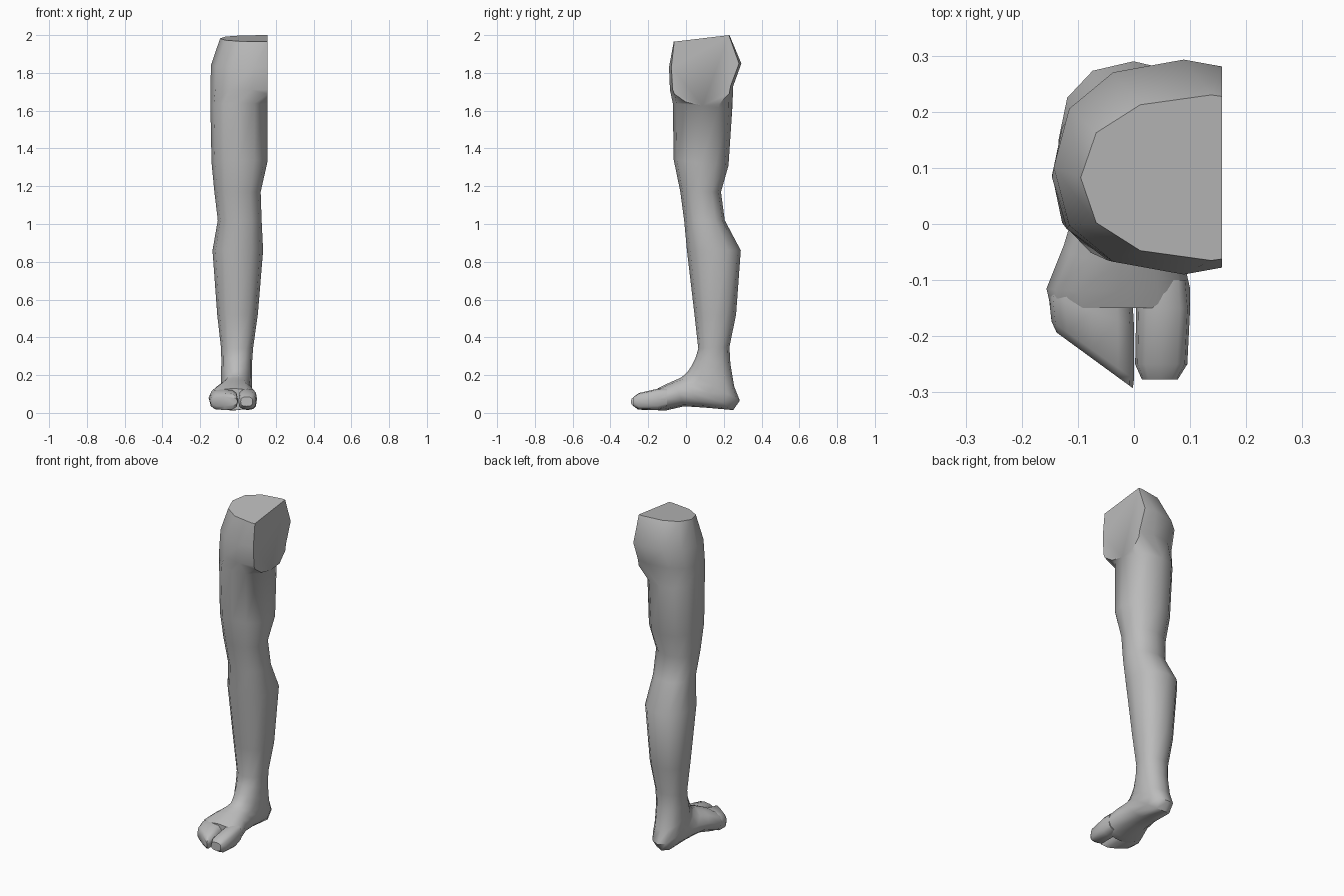
import bpy
import bmesh
from math import cos, sin, pi, radians, copysign

default_cube = bpy.data.objects.get("Cube")
if default_cube:
    bpy.data.objects.remove(default_cube, do_unlink=True)

SIDES = 12
HIP_CUT = 0.157

skin = bpy.data.materials.new("plain grey")
skin.use_nodes = True
grey = (0.5, 0.5, 0.5, 1)
skin.diffuse_color = grey
skin.node_tree.nodes["Principled BSDF"].inputs["Base Color"].default_value = grey


def rounded(value, power):
    return copysign(abs(value) ** power, value)


def ring_points(ring, skew, power):
    """Loop around a limb: front point, back point, outer and inner x."""
    front_y, front_z, back_y, back_z, x_out, x_in = ring
    middle, radius = (x_out + x_in) / 2, (x_in - x_out) / 2
    points = []
    for step in range(SIDES):
        angle = 2 * pi * step / SIDES
        across = radius * rounded(cos(angle), power)
        t = (1 - rounded(sin(angle), power)) / 2
        y = front_y + (back_y - front_y) * t + skew * across
        z = front_z + (back_z - front_z) * t
        points.append((middle + across, y, z))
    return points


def loft(name, rings, skew=None, power=0.88, cut_x=None):
    """Skin a row of rings, cap both ends and optionally slice the inner side."""
    bm = bmesh.new()
    loops = []
    for index, ring in enumerate(rings):
        lean = skew[index] if skew else 0
        loops.append([bm.verts.new(p) for p in ring_points(ring, lean, power)])
    for lower, upper in zip(loops, loops[1:]):
        for i in range(SIDES):
            j = (i + 1) % SIDES
            bm.faces.new((lower[i], lower[j], upper[j], upper[i]))
    bm.faces.new(loops[0])
    bm.faces.new(loops[-1])
    if cut_x is not None:
        bmesh.ops.bisect_plane(
            bm, geom=bm.verts[:] + bm.edges[:] + bm.faces[:],
            plane_co=(cut_x, 0, 0), plane_no=(1, 0, 0), clear_outer=True)
        open_edges = [e for e in bm.edges if e.is_boundary]
        bmesh.ops.holes_fill(bm, edges=open_edges, sides=0)
    bmesh.ops.recalc_face_normals(bm, faces=bm.faces[:])
    mesh = bpy.data.meshes.new(name)
    bm.to_mesh(mesh)
    bm.free()
    mesh.materials.append(skin)
    obj = bpy.data.objects.new(name, mesh)
    bpy.context.collection.objects.link(obj)
    bpy.ops.object.select_all(action="DESELECT")
    bpy.context.view_layer.objects.active = obj
    obj.select_set(True)
    bpy.ops.object.shade_smooth_by_angle(angle=radians(50))
    return obj


# Hip, thigh, knee and calf, from the top down
upper_rings = [
    (-.065, 1.965, .23, 2, -.095, .37),
    (-.09, 1.83, .293, 1.85, -.143, .32),
    (-.085, 1.71, .25, 1.73, -.146, .29),
    (-.07, 1.64, .245, 1.61, -.146, .156),
    (-.065, 1.34, .225, 1.31, -.14, .155),
    (-.03, 1.17, .185, 1.17, -.125, .12),
    (-.01, 1.02, .205, 1.02, -.107, .125),
    (.005, .86, .29, .86, -.135, .133),
    (.045, .52, .265, .52, -.11, .105),
    (.065, .34, .23, .35, -.09, .08),
]

# Ankle, heel, arch and ball: the rings fan around the instep
foot_rings = [
    (.05, .29, .235, .26, -.088, .075),
    (.03, .25, .255, .14, -.09, .075),
    (.01, .22, .285, .065, -.09, .075),
    (-.01, .2, .25, .015, -.09, .072),
    (-.03, .185, .1, .028, -.103, .072),
    (-.065, .17, -.01, .035, -.125, .082),
    (-.12, .145, -.11, .012, -.156, .1),
    (-.15, .13, -.15, .014, -.148, .1),
]
loft("leg_and_foot", upper_rings + foot_rings, cut_x=HIP_CUT)

# Big toe
loft("big_toe", [
    (-.1, .13, -.1, .03, .01, .095),
    (-.15, .128, -.15, .015, .004, .1),
    (-.25, .105, -.25, .018, .002, .095),
    (-.277, .085, -.277, .035, .014, .078),
], power=0.7)

# Outer toes as one mass with a slanted front
loft("outer_toes", [
    (-.1, .125, -.1, .03, -.14, -.005),
    (-.155, .125, -.155, .015, -.152, 0),
    (-.225, .105, -.225, .015, -.147, 0),
    (-.243, .085, -.243, .035, -.138, -.002),
], skew=[0, -.35, -.7, -.73], power=0.7)
